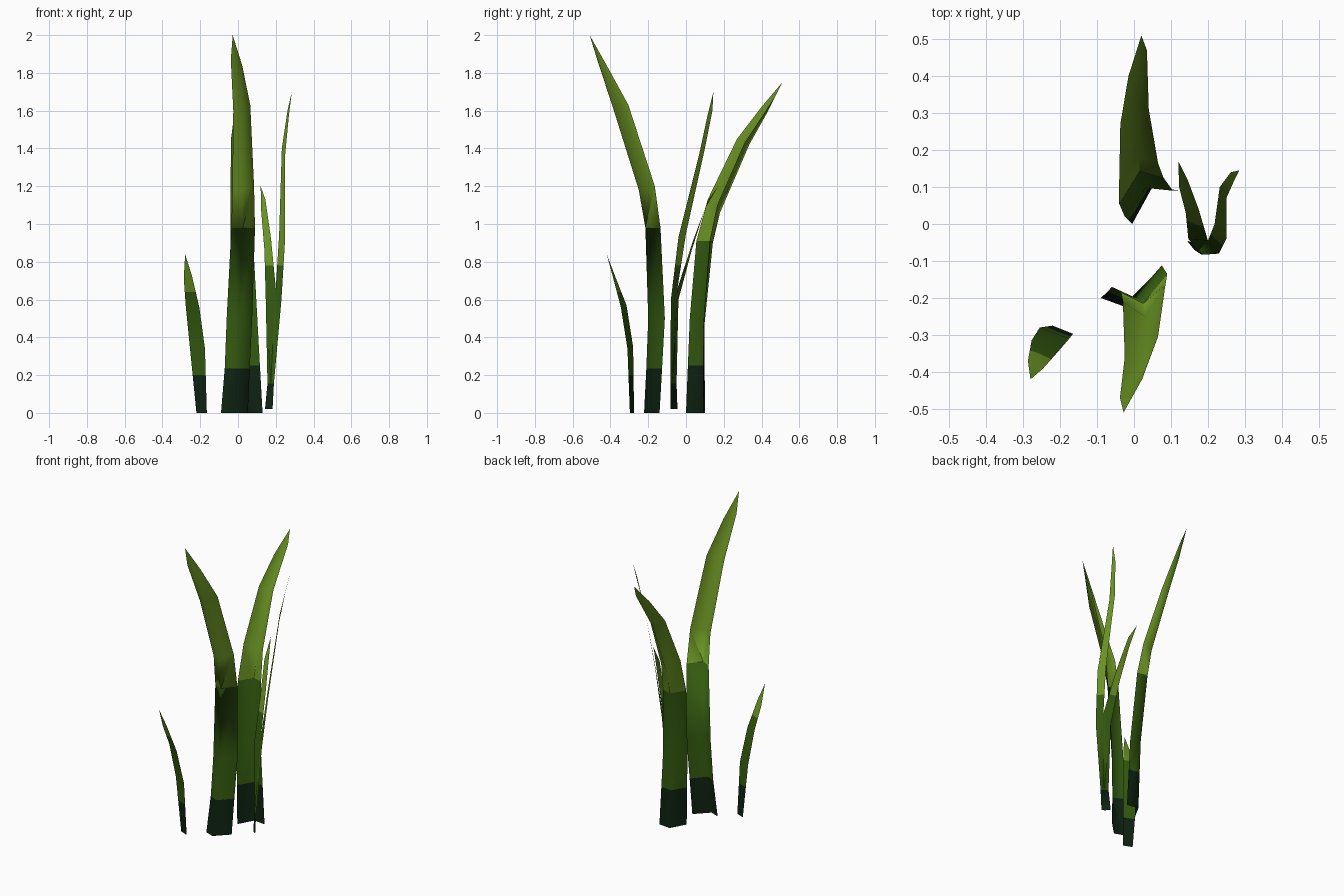
import bpy, bmesh
from mathutils import Vector

if "Cube" in bpy.data.objects:
    bpy.data.objects.remove(bpy.data.objects["Cube"])


def material(name, rgb):
    m = bpy.data.materials.new(name)
    m.diffuse_color = (*rgb, 1)
    m.use_nodes = True
    m.node_tree.nodes["Principled BSDF"].inputs["Base Color"].default_value = m.diffuse_color
    return m


MATS = [material("dark root green", (0.0045, 0.016, 0.0058)),
        material("stem green", (0.034, 0.102, 0.005)),
        material("light tip green", (0.141, 0.283, 0.016))]


def add_blade(bm, rows, tip, fan=0):
    """Folded leaf sheet: rows of points across the leaf, closed by a tip."""
    grid = [[bm.verts.new(p) for p in row] for row in rows]
    c = 1 if len(rows[0]) == 3 else 0          # crease column
    sides = [e for e in range(len(rows[0])) if e != c]
    for i in range(len(grid) - 1):
        low, high = grid[i], grid[i + 1]
        for e in sides:
            if i <= fan:
                bm.faces.new((low[c], low[e], high[c]))
                bm.faces.new((low[e], high[e], high[c]))
            else:
                bm.faces.new((low[c], low[e], high[e]))
                bm.faces.new((low[c], high[e], high[c]))
    end = bm.verts.new(tip)
    for e in sides:
        bm.faces.new((grid[-1][c], grid[-1][e], end))


def finish(name, bm, bands, upper_side):
    """Cut the colour bands, turn faces to the leaf's upper side, paint by height."""
    bmesh.ops.remove_doubles(bm, verts=bm.verts, dist=0.0005)
    for z in bands:
        bmesh.ops.bisect_plane(bm, geom=bm.verts[:] + bm.edges[:] + bm.faces[:],
                               plane_co=(0, 0, z), plane_no=(0, 0, 1))
    bm.normal_update()
    up = Vector((0, upper_side, 0.5))
    for f in bm.faces:
        if f.normal.dot(up) < 0:
            f.normal_flip()
        f.smooth = True
        f.material_index = sum(f.calc_center_median().z > z for z in bands)
    me = bpy.data.meshes.new(name)
    bm.to_mesh(me)
    bm.free()
    for m in MATS:
        me.materials.append(m)
    bpy.context.collection.objects.link(bpy.data.objects.new(name, me))


# tall blade bending forward
bm = bmesh.new()
add_blade(bm, [
    [(-.09, -.20, 0), (-.03, -.222, 0), (.052, -.14, 0)],
    [(-.07, -.182, .24), (-.01, -.21, .235), (.062, -.127, .23)],
    [(-.06, -.17, .5), (.005, -.2, .5), (.075, -.112, .5)],
    [(-.035, -.185, .98), (.025, -.215, .98), (.09, -.135, .98)],
    [(-.03, -.21, 1.18), (.03, -.25, 1.18), (.085, -.165, 1.2)],
    [(-.025, -.36, 1.6), (.025, -.385, 1.61), (.065, -.305, 1.63)],
    [(-.038, -.47, 1.87), (-.005, -.46, 1.86), (.022, -.42, 1.84)],
], (-.028, -.51, 2.0), fan=1)
finish("tall_front_blade", bm, (.235, .98), 1)

# blade bending backward
bm = bmesh.new()
add_blade(bm, [
    [(-.005, .0, 0), (.05, .1, 0), (.13, .09, 0)],
    [(-.025, .02, .5), (.03, .098, .47), (.105, .09, .45)],
    [(-.04, .055, .91), (.015, .142, .9), (.08, .125, .91)],
    [(-.04, .115, 1.13), (.015, .18, 1.06), (.065, .165, 1.1)],
    [(-.037, .27, 1.45), (.005, .335, 1.42), (.04, .31, 1.43)],
    [(-.015, .4, 1.62), (.01, .43, 1.59), (.035, .47, 1.67)],
], (.02, .51, 1.75))
finish("back_blade", bm, (.25, .91), -1)

# short blade on the left
bm = bmesh.new()
add_blade(bm, [
    [(-.22, -.275, 0), (-.165, -.297, 0)],
    [(-.255, -.28, .35), (-.175, -.31, .34)],
    [(-.277, -.315, .57), (-.205, -.345, .56)],
    [(-.287, -.37, .71), (-.245, -.39, .73)],
], (-.28, -.42, .84))
finish("short_left_blade", bm, (.2, .64), 1)

# forked blade on the right: two leaves sharing a stem crease
base, kink, fork = (.163, -.07, .02), (.173, -.072, .155), (.2, -.045, .66)
bm = bmesh.new()
add_blade(bm, [
    [base, (.183, -.083, .02)],
    [kink, (.19, -.083, .155)],
    [fork, (.23, -.08, .6)],
    [(.218, .0, .95), (.25, -.04, .93)],
    [(.232, .1, 1.4), (.25, .07, 1.37)],
    [(.262, .14, 1.6), (.27, .115, 1.58)],
], (.285, .145, 1.7))
add_blade(bm, [
    [base, (.143, -.045, .02)],
    [kink, (.156, -.05, .155)],
    [fork, (.147, -.04, .6)],
    [(.175, .04, .92), (.14, .03, .86)],
    [(.145, .12, 1.13), (.122, .1, 1.08)],
], (.12, .17, 1.2))
finish("forked_right_blade", bm, (.155, .78), -1)
